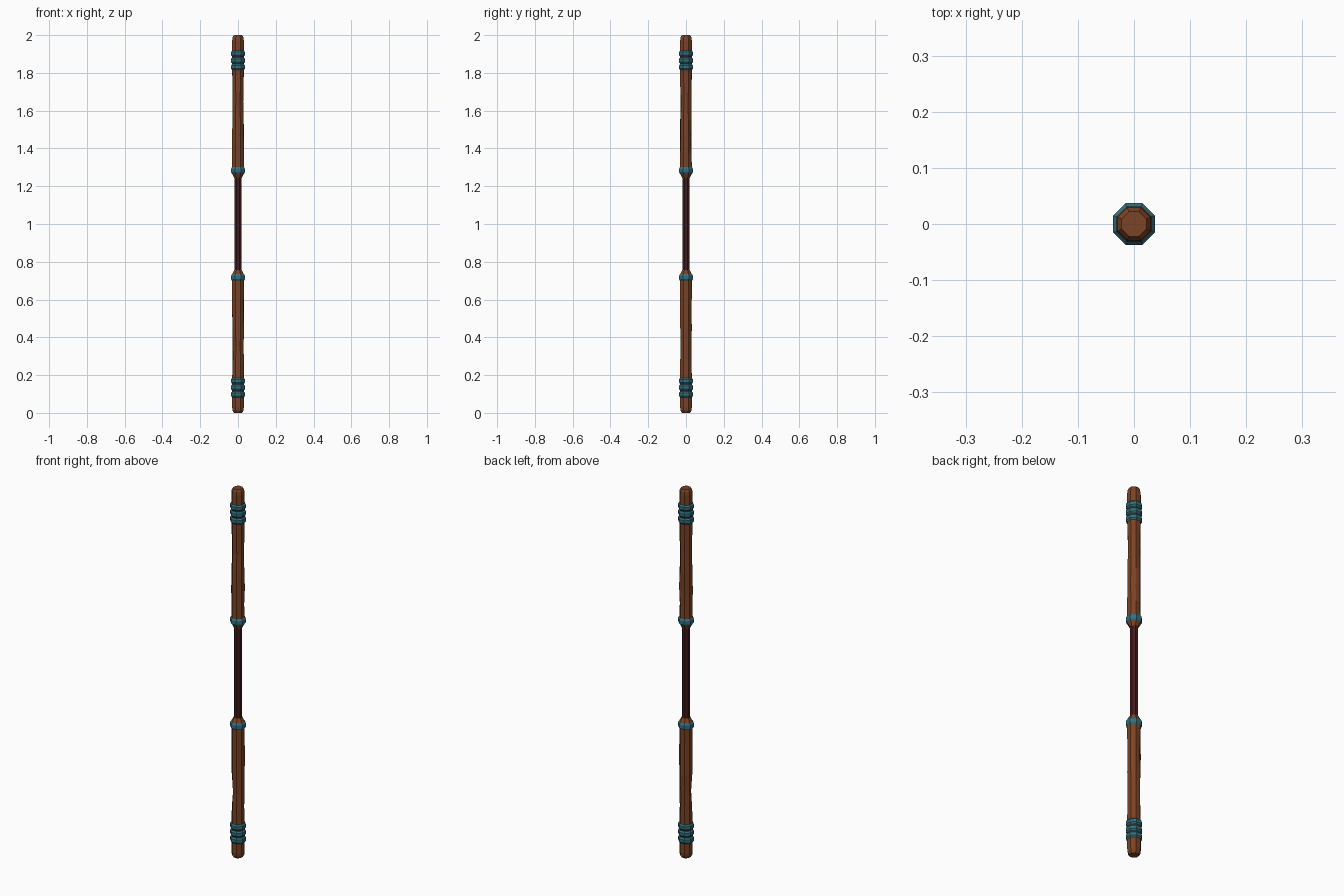
import bpy, bmesh, math, random

if "Cube" in bpy.data.objects:
    bpy.data.objects.remove(bpy.data.objects["Cube"])
random.seed(4)
SIDES = 8


def material(name, rgb):
    m = bpy.data.materials.new(name)
    m.diffuse_color = (*rgb, 1)
    m.use_nodes = True
    m.node_tree.nodes["Principled BSDF"].inputs["Base Color"].default_value = m.diffuse_color
    return m


wood = material("brown wood", (0.20, 0.056, 0.019))
teal = material("teal binding", (0.032, 0.165, 0.21))
leather = material("dark red leather", (0.06, 0.011, 0.012))


def lathe(name, profile, mat, wobble=(), dents=()):
    """Octagonal flat-shaded loft; profile = (apothem, z), flats face the axes."""
    bm = bmesh.new()
    rings = []
    for i, (a, z) in enumerate(profile):
        ring = []
        for k in range(SIDES):
            r = a / math.cos(math.pi / SIDES)
            if i in wobble:
                r += random.uniform(-0.002, 0.0015)
            if (i, k) in dents:
                r -= 0.005
            t = (k + 0.5) * math.tau / SIDES
            ring.append(bm.verts.new((r * math.cos(t), r * math.sin(t), z)))
        rings.append(ring)
    for lo, hi in zip(rings, rings[1:]):
        for k in range(SIDES):
            n = (k + 1) % SIDES
            bm.faces.new((lo[k], lo[n], hi[n], hi[k]))
    bm.faces.new(rings[0][::-1])
    bm.faces.new(rings[-1])
    bmesh.ops.recalc_face_normals(bm, faces=bm.faces)
    me = bpy.data.meshes.new(name)
    bm.to_mesh(me)
    bm.free()
    me.materials.append(mat)
    ob = bpy.data.objects.new(name, me)
    bpy.context.collection.objects.link(ob)
    return ob


# Half profile of the wooden shaft, measured from the outer end inwards
half = [(0.022, 0), (0.029, 0.012), (0.031, 0.03), (0.031, 0.18), (0.030, 0.27),
        (0.029, 0.35), (0.030, 0.45), (0.031, 0.54), (0.030, 0.63),
        (0.031, 0.70), (0.031, 0.735), (0.020, 0.757)]
# Half outline of each three-part end binding and of each collar
ring_shape = [(0.031, -1), (0.037, -0.5), (0.037, 0.5), (0.031, 1)]

for side, top in (("lower", False), ("upper", True)):
    def place(z):
        return 2 - z if top else z

    # Hand-carved shaft with a few nicks
    lathe(side + "_shaft", [(a, place(z)) for a, z in half], wood,
          wobble=range(4, 9), dents={(5, 4), (7, 2)} if not top else {(7, 1), (5, 6)})
    # Bindings near the end
    for n, z in enumerate((0.098, 0.134, 0.170)):
        lathe(f"{side}_binding_{n + 1}",
              [(a, place(z + s * 0.016)) for a, s in ring_shape], teal)
    # Collar beside the grip
    lathe(side + "_collar", [(a, place(0.717 + s * 0.018)) for a, s in ring_shape], teal)

# Slim leather grip
lathe("grip", [(0.019, 0.75), (0.019, 1.25)], leather)
